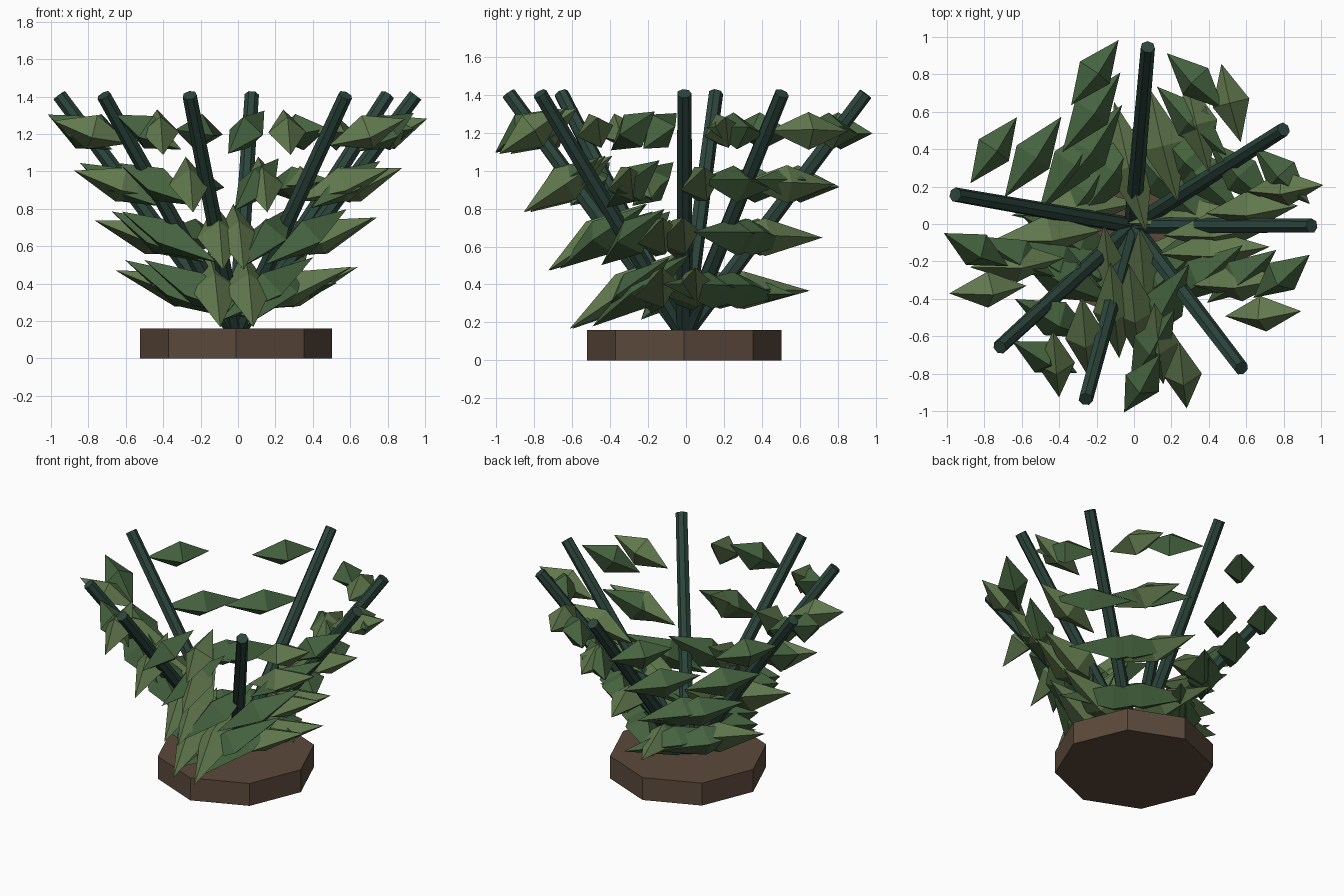
import bpy, bmesh
from math import sin, cos, radians
from mathutils import Matrix, Vector

if "Cube" in bpy.data.objects:
    bpy.data.objects.remove(bpy.data.objects["Cube"])

CENTRE = Vector((-0.01, -0.01, 0))
GOLDEN = radians(137.5)


def material(name, rgb):
    m = bpy.data.materials.new(name)
    m.diffuse_color = (*rgb, 1)
    m.use_nodes = True
    m.node_tree.nodes["Principled BSDF"].inputs["Base Color"].default_value = m.diffuse_color
    return m


def finish(bm, name, mat):
    bmesh.ops.recalc_face_normals(bm, faces=bm.faces)
    mesh = bpy.data.meshes.new(name)
    bm.to_mesh(mesh)
    bm.free()
    mesh.materials.append(mat)
    ob = bpy.data.objects.new(name, mesh)
    bpy.context.collection.objects.link(ob)
    return ob


def rod(name, a, b, r1, r2, sides, mat):
    bm = bmesh.new()
    axis = b - a
    rot = Vector((0, 0, 1)).rotation_difference(axis).to_matrix().to_4x4()
    bmesh.ops.create_cone(bm, cap_ends=True, segments=sides, radius1=r1, radius2=r2,
                          depth=axis.length,
                          matrix=Matrix.Translation((a + b) / 2) @ rot)
    return finish(bm, name, mat)


def add_leaf(bm, matrix, size):
    # Stretched octahedron
    verts = []
    for k in range(3):
        for s in (-1, 1):
            p = Vector((0, 0, 0))
            p[k] = s * size[k]
            verts.append(bm.verts.new(matrix @ p))
    for a in verts[0:2]:
        for b in verts[2:4]:
            for c in verts[4:6]:
                bm.faces.new((a, b, c))


soil = material("soil_brown", (0.105, 0.066, 0.044))
bark = material("stem_green", (0.025, 0.06, 0.045))
greens = [material("leaf_green", (0.06, 0.125, 0.05)),
          material("leaf_olive", (0.12, 0.19, 0.075))]

# Octagonal base
rod("base", CENTRE, CENTRE + Vector((0, 0, 0.16)), 0.513, 0.513, 8, soil)

for i in range(7):
    turn = i * GOLDEN
    out = Vector((cos(-turn), sin(-turn), 0))
    side = Vector((-out.y, out.x, 0))

    # Leaning stem
    foot = CENTRE + Vector((0, 0, 0.14))
    tip = CENTRE + out * 0.96 + Vector((0, 0, 1.407))
    rod(f"stem_{i + 1}", foot, tip, 0.046, 0.039, 7, bark)

    # Four pairs of leaves, getting smaller upward
    bm = bmesh.new()
    for level in range(4):
        z = 0.37 + 0.28 * level
        reach = 0.16 + 0.213 * level
        size = (0.36 - 0.048 * level, 0.125 - 0.008 * level, 0.1)
        for s in (-1, 1):
            pos = CENTRE + out * reach + side * 0.27 * s + Vector((0, 0, z))
            rot = (Matrix.Rotation(0.3, 4, 'X')
                   @ Matrix.Rotation(turn - 0.75 * s, 4, 'Z')
                   @ Matrix.Rotation(-0.3, 4, 'Y'))
            add_leaf(bm, Matrix.Translation(pos) @ rot, size)
    finish(bm, f"leaves_{i + 1}", greens[i % 2])
